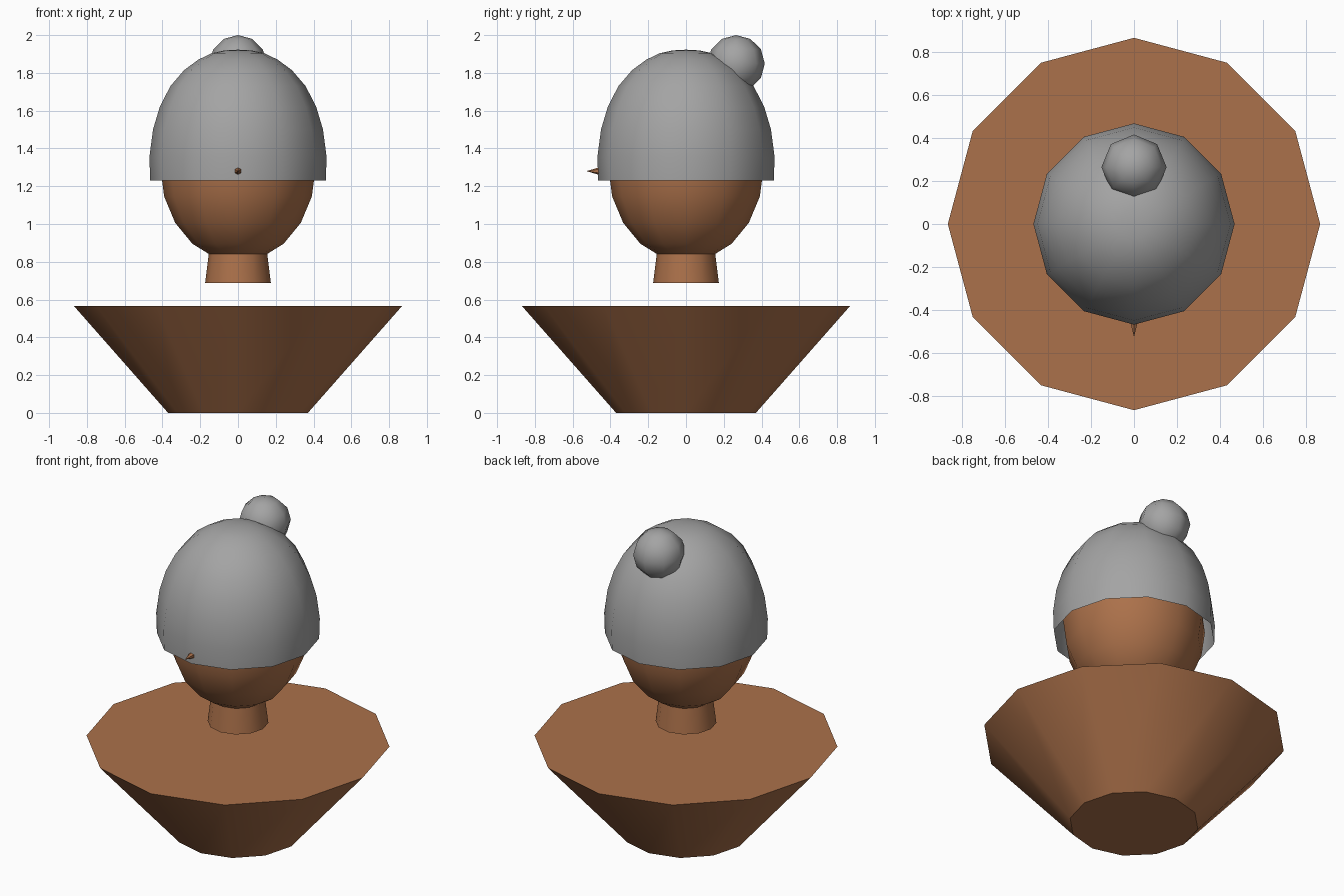
import bpy, bmesh, math
from mathutils import Matrix

if "Cube" in bpy.data.objects:
    bpy.data.objects.remove(bpy.data.objects["Cube"])


def make_material(name, rgb):
    mat = bpy.data.materials.new(name)
    mat.diffuse_color = (*rgb, 1.0)
    mat.use_nodes = True
    mat.node_tree.nodes["Principled BSDF"].inputs["Base Color"].default_value = mat.diffuse_color
    return mat


brown = make_material("warm_brown", (0.41, 0.165, 0.069))
grey = make_material("wool_grey", (0.37, 0.37, 0.37))


def lathe(name, profile, sides, mat, angle, cap=True, matrix=Matrix()):
    """Revolve (radius, z) points, listed bottom to top, around z."""
    bm = bmesh.new()
    rings = []
    for r, z in profile:
        if r < 1e-5:
            rings.append([bm.verts.new((0, 0, z))])
        else:
            rings.append([bm.verts.new((r * math.cos(math.tau * i / sides),
                                        r * math.sin(math.tau * i / sides), z))
                          for i in range(sides)])
    for low, high in zip(rings, rings[1:]):
        for i in range(sides):
            j = (i + 1) % sides
            if len(low) == 1:
                bm.faces.new((low[0], high[j], high[i]))
            elif len(high) == 1:
                bm.faces.new((low[i], low[j], high[0]))
            else:
                bm.faces.new((low[i], low[j], high[j], high[i]))
    if cap:
        if len(rings[0]) > 1:
            bm.faces.new(rings[0][::-1])
        if len(rings[-1]) > 1:
            bm.faces.new(rings[-1])
    bm.transform(matrix)
    mesh = bpy.data.meshes.new(name)
    bm.to_mesh(mesh)
    bm.free()
    mesh.materials.append(mat)
    obj = bpy.data.objects.new(name, mesh)
    bpy.context.collection.objects.link(obj)
    bpy.ops.object.select_all(action='DESELECT')
    obj.select_set(True)
    bpy.context.view_layer.objects.active = obj
    bpy.ops.object.shade_smooth_by_angle(angle=math.radians(angle))
    return obj


def ellipsoid(radius, half_height, centre_z, rings):
    return [(radius * math.sin(math.pi * k / rings),
             centre_z - half_height * math.cos(math.pi * k / rings))
            for k in range(rings + 1)]


# Body: flared bust, wide at the top
lathe("body", [(0.37, 0), (0.868, 0.565)], 12, brown, 40)

# Neck, floating above the body and running into the head
lathe("neck", [(0.174, 0.687), (0.15, 0.88)], 12, brown, 40)

# Head
lathe("head", ellipsoid(0.411, 0.5, 1.3, 10), 12, brown, 40)

# Hat: open dome
hat_profile = [(0.465, 1.23), (0.469, 1.355), (0.45, 1.5), (0.414, 1.62),
               (0.358, 1.73), (0.285, 1.815), (0.21, 1.87), (0.14, 1.904),
               (0.07, 1.919), (0, 1.923)]
lathe("hat", hat_profile, 12, grey, 60, cap=False)

# Pompom at the back of the hat
lathe("pompom", ellipsoid(0.152, 0.151, 0, 6), 8, grey, 60,
      matrix=Matrix.Translation((0, 0.265, 1.849)))

# Nose: small cone pointing forward
lathe("nose", [(0.022, 0), (0, 0.075)], 6, brown, 30,
      matrix=Matrix.Translation((0, -0.452, 1.28))
      @ Matrix.Rotation(math.radians(90), 4, 'X')
      @ Matrix.Rotation(math.radians(30), 4, 'Z'))
